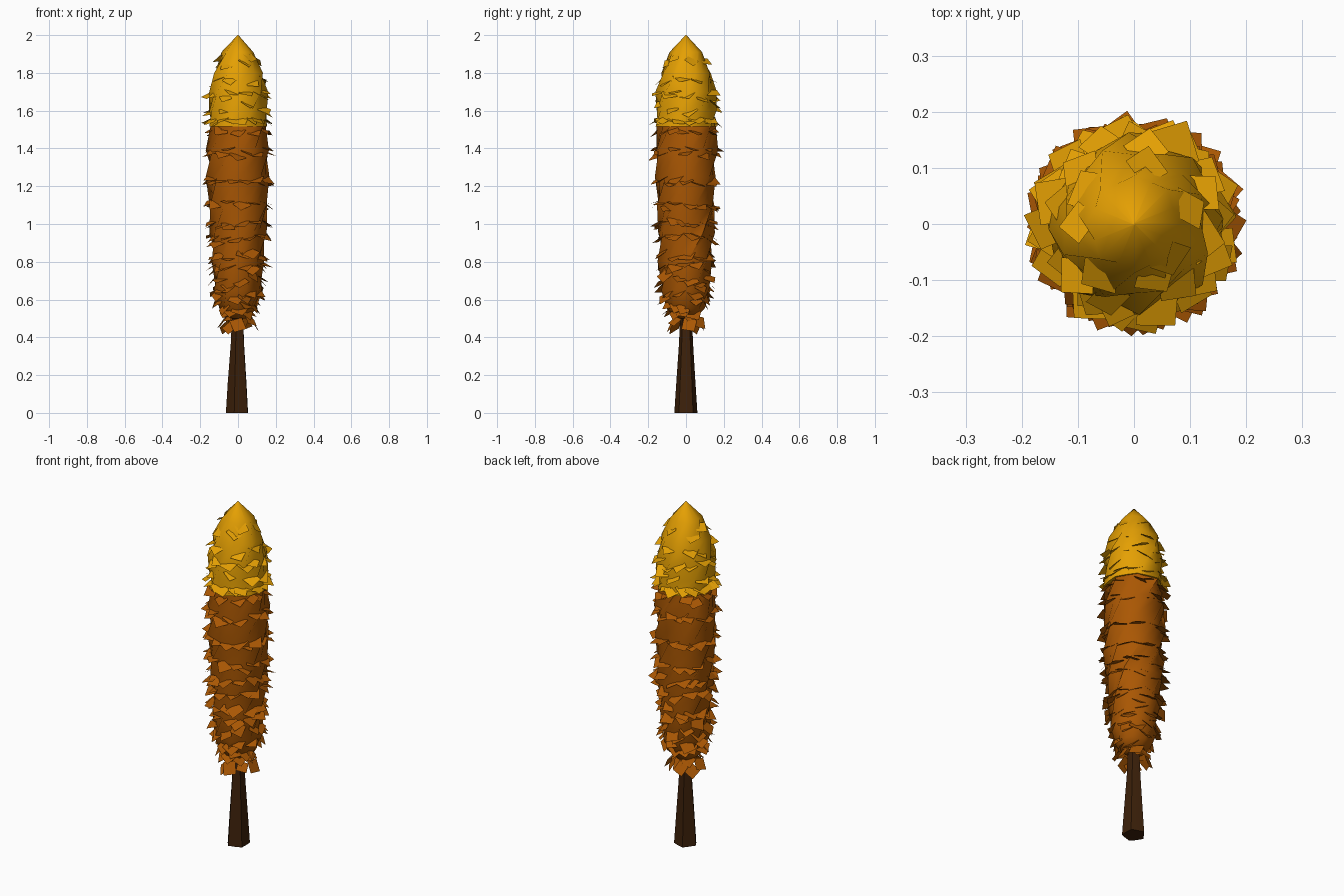
import bpy, bmesh, math, random
from mathutils import Vector, Matrix

if "Cube" in bpy.data.objects:
    bpy.data.objects.remove(bpy.data.objects["Cube"])

random.seed(4)


def material(name, rgb):
    m = bpy.data.materials.new(name)
    m.diffuse_color = (*rgb, 1)
    m.use_nodes = True
    m.node_tree.nodes["Principled BSDF"].inputs["Base Color"].default_value = m.diffuse_color
    return m


BARK = material("dark bark", (0.046, 0.015, 0.003))
RUST = material("rust foliage", (0.40, 0.095, 0.001))
GOLD = material("golden foliage", (0.78, 0.35, 0.001))


def finish(bm, name, mat, angle=None):
    mesh = bpy.data.meshes.new(name)
    bm.to_mesh(mesh)
    bm.free()
    mesh.materials.append(mat)
    ob = bpy.data.objects.new(name, mesh)
    bpy.context.collection.objects.link(ob)
    if angle:
        bpy.ops.object.select_all(action='DESELECT')
        ob.select_set(True)
        bpy.context.view_layer.objects.active = ob
        bpy.ops.object.shade_smooth_by_angle(angle=math.radians(angle))
    return ob


def twisted_lathe(name, profile, mat, sides, ridge, twist, jitter, angle):
    """Stack of star-like rings that turn with height."""
    bm = bmesh.new()
    rings = []
    for r, z in profile:
        ring = []
        for i in range(sides):
            a = 2 * math.pi * i / sides + twist * z
            k = r * (1 + (ridge if i % 2 else -ridge) + random.uniform(-jitter, jitter))
            ring.append(bm.verts.new((k * math.cos(a), k * math.sin(a), z)))
        rings.append(ring)
    for lo, hi in zip(rings, rings[1:]):
        for i in range(sides):
            j = (i + 1) % sides
            bm.faces.new((lo[i], lo[j], hi[j], hi[i]))
    bm.faces.new(rings[0][::-1])
    bm.faces.new(rings[-1])
    return finish(bm, name, mat, angle)


def radius_at(profile, z):
    for (r0, z0), (r1, z1) in zip(profile, profile[1:]):
        if z0 <= z <= z1:
            return r0 + (r1 - r0) * (z - z0) / (z1 - z0)
    return profile[0][0] if z < profile[0][1] else profile[-1][0]


def leaf_rows(name, profile, rows, mat):
    """Rows of flat square leaves; each row is (height, count, droop in degrees, scatter)."""
    bm = bmesh.new()
    for z, count, droop, scatter in rows:
        for i in range(count):
            a = 2 * math.pi * (i + random.uniform(-0.35, 0.35)) / count + z * 7
            h = z + random.uniform(-scatter, scatter)
            r = radius_at(profile, h) + random.uniform(-0.015, 0.006)
            s = random.uniform(0.028, 0.038)
            tilt = math.radians(droop + random.uniform(-14, 14))
            m = (Matrix.Rotation(a, 4, 'Z') @ Matrix.Translation((r, 0, h))
                 @ Matrix.Rotation(tilt, 4, 'Y')
                 @ Matrix.Rotation(random.uniform(-0.35, 0.35), 4, 'X')
                 @ Matrix.Rotation(math.pi / 4 + random.uniform(-0.5, 0.5), 4, 'Z'))
            corners = [(-s, -s), (s, -s), (s, s), (-s, s)]
            bm.faces.new([bm.verts.new(m @ Vector((x, y, 0))) for x, y in corners])
    return finish(bm, name, mat)


# Trunk
twisted_lathe("trunk", [(0.059, 0), (0.049, 0.16), (0.036, 0.36), (0.026, 0.6)],
              BARK, 10, 0.09, 0.0, 0.02, 50)

# Lower and upper foliage masses
lower = [(0.045, 0.50), (0.095, 0.55), (0.125, 0.65), (0.137, 0.80), (0.148, 0.95),
         (0.155, 1.10), (0.156, 1.25), (0.160, 1.39), (0.148, 1.53)]
upper = [(0.155, 1.515), (0.154, 1.60), (0.150, 1.70), (0.130, 1.80),
         (0.080, 1.91), (0.002, 2.0)]
twisted_lathe("lower_foliage", lower, RUST, 16, 0.05, 3.5, 0.055, 60)
twisted_lathe("upper_foliage", upper, GOLD, 16, 0.05, 3.5, 0.055, 60)

# Leaves
leaf_rows("lower_leaves", lower,
          [(0.52, 11, 48, 0.03), (0.58, 12, 46, 0.03), (0.64, 12, 40, 0.03),
           (0.70, 12, 36, 0.03), (0.77, 13, 32, 0.025), (0.83, 13, 30, 0.02),
           (0.92, 15, 28, 0.025), (1.00, 15, 27, 0.02), (1.10, 15, 26, 0.02),
           (1.23, 17, 25, 0.02), (1.38, 18, 25, 0.025), (1.49, 12, 27, 0.015)],
          RUST)
# A few broad leaves hang below the foliage around the trunk
leaf_rows("hanging_leaves", [(0.085, 0.3), (0.085, 0.6)], [(0.47, 8, 48, 0.02)], RUST)
leaf_rows("upper_leaves", upper,
          [(1.545, 20, 32, 0.01), (1.61, 8, 28, 0.03), (1.685, 14, 27, 0.02),
           (1.77, 8, 30, 0.03), (1.86, 7, 36, 0.03)],
          GOLD)
